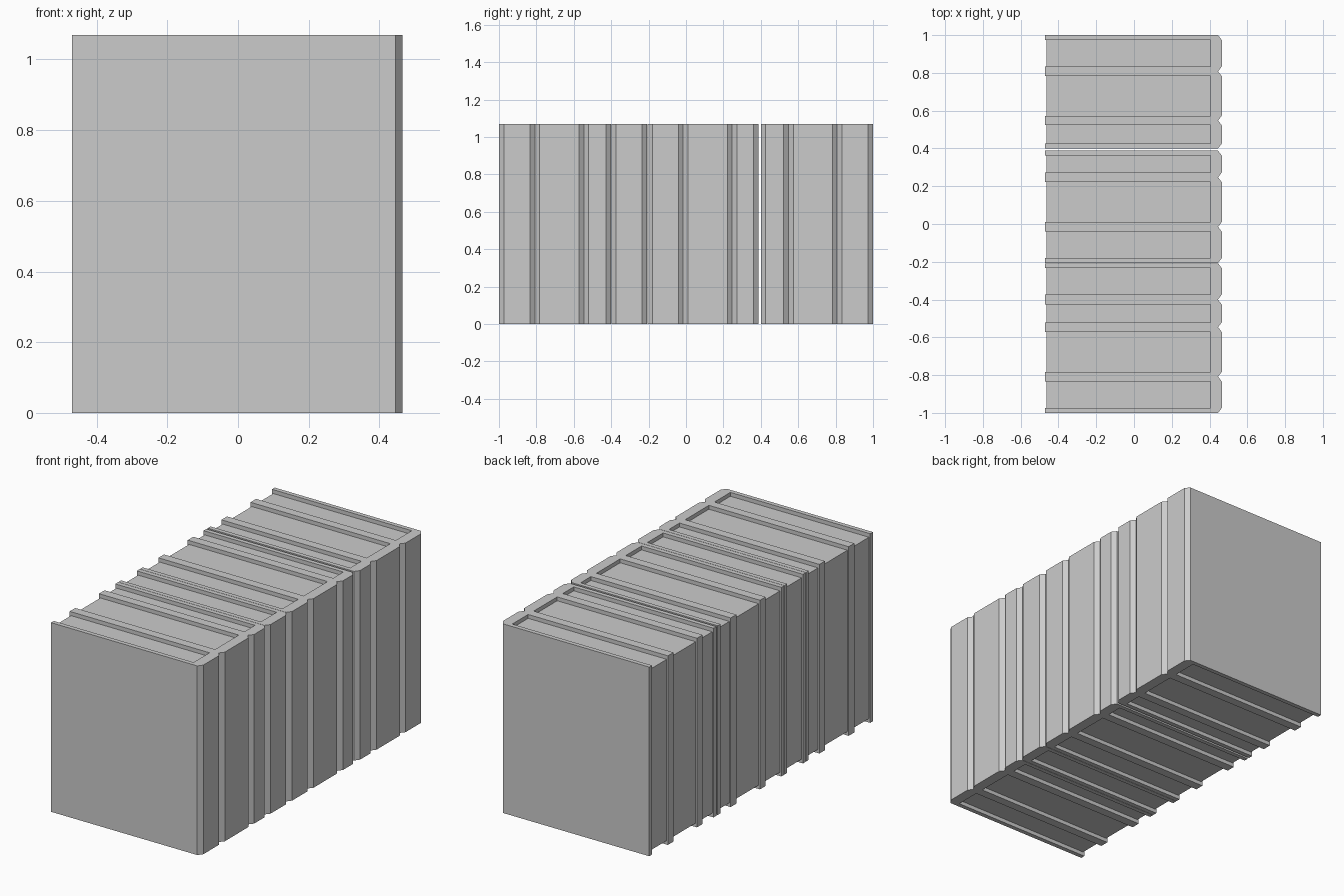
import bpy
import bmesh

cube = bpy.data.objects.get("Cube")
if cube:
    bpy.data.objects.remove(cube)

grey = bpy.data.materials.new("plain_grey")
grey.use_nodes = True
grey.diffuse_color = (0.6, 0.6, 0.6, 1)
grey.node_tree.nodes["Principled BSDF"].inputs["Base Color"].default_value = (0.6, 0.6, 0.6, 1)

HEIGHT = 1.07
FORE_EDGE, SPINE = -0.47, 0.465
PAGE_START, PAGE_END = -0.462, 0.405
BOARD = 0.025      # cover thickness
RECESS = 0.022     # pages sit below the cover edges
CHAMFER = 0.02


def extrude_profile(name, outline, z0, z1):
    """Prism from an outline in the xy plane."""
    bm = bmesh.new()
    face = bm.faces.new([bm.verts.new((x, y, z0)) for x, y in outline])
    grown = bmesh.ops.extrude_face_region(bm, geom=[face])["geom"]
    top = [v for v in grown if isinstance(v, bmesh.types.BMVert)]
    bmesh.ops.translate(bm, verts=top, vec=(0, 0, z1 - z0))
    bmesh.ops.recalc_face_normals(bm, faces=bm.faces)
    mesh = bpy.data.meshes.new(name)
    bm.to_mesh(mesh)
    bm.free()
    mesh.materials.append(grey)
    obj = bpy.data.objects.new(name, mesh)
    bpy.context.collection.objects.link(obj)
    return obj


def book(label, y0, y1):
    a, b = y0 + BOARD, y1 - BOARD
    bend = SPINE - CHAMFER
    run = CHAMFER * 1.3
    # U-shaped cover with a chamfered spine
    cover = [(FORE_EDGE, y0), (bend, y0), (SPINE, y0 + run),
             (SPINE, y1 - run), (bend, y1), (FORE_EDGE, y1),
             (FORE_EDGE, b), (PAGE_END, b), (PAGE_END, a), (FORE_EDGE, a)]
    extrude_profile(f"book_cover_{label}", cover, 0, HEIGHT)
    # Page block, recessed at top, bottom and fore edge
    pages = [(PAGE_START, a), (PAGE_END, a), (PAGE_END, b), (PAGE_START, b)]
    extrude_profile(f"book_pages_{label}", pages, RECESS, HEIGHT - RECESS)


# Row of books from front to back, with one narrow gap
spans = [(-1, -0.808), (-0.808, -0.546), (-0.546, -0.401),
         (-0.399, -0.208), (-0.206, -0.015), (-0.015, 0.247),
         (0.247, 0.388), (0.4, 0.548), (0.548, 0.808), (0.808, 1)]
for number, (start, end) in enumerate(spans, 1):
    book(number, start, end)
